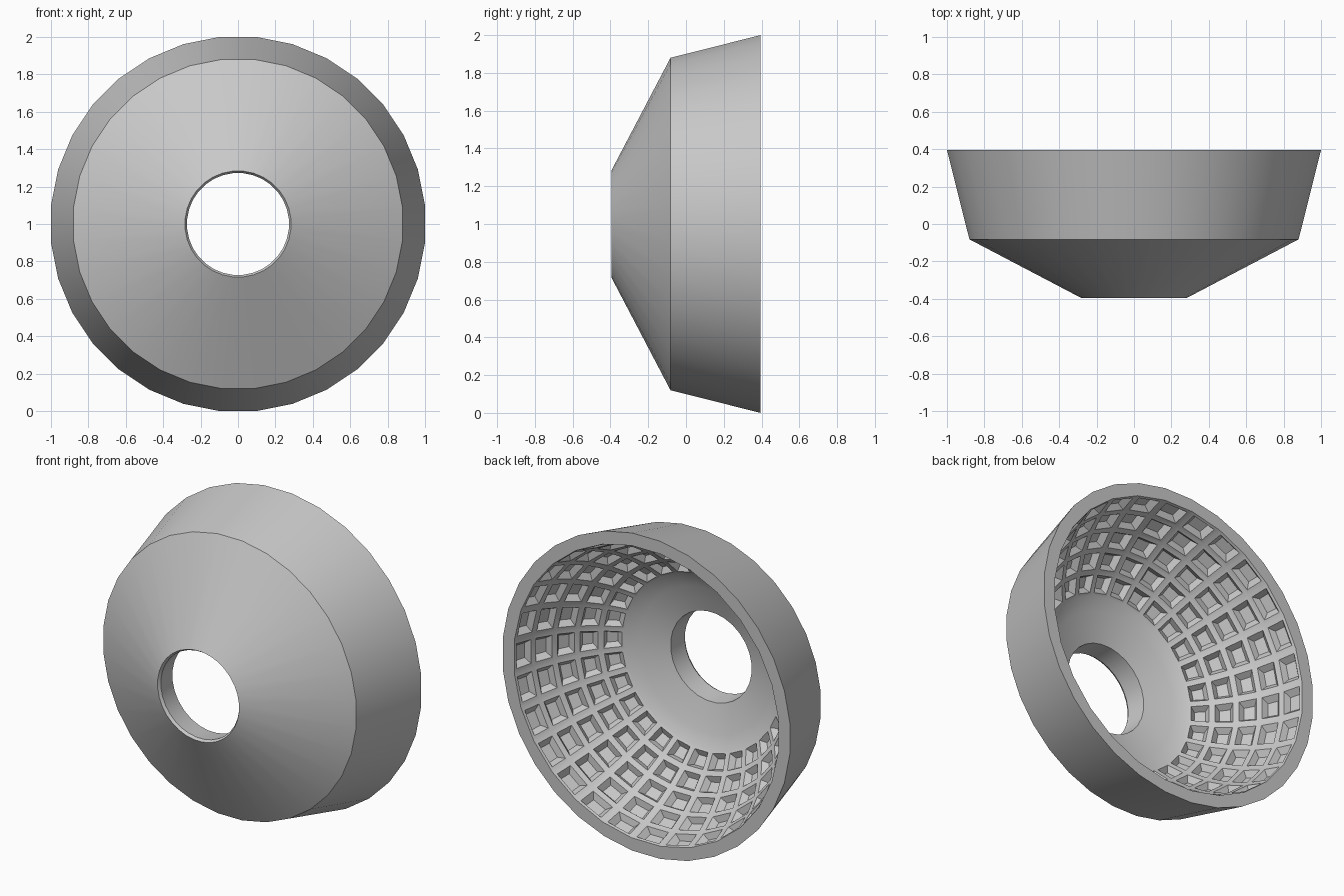
import bpy, bmesh, math

if "Cube" in bpy.data.objects:
    bpy.data.objects.remove(bpy.data.objects["Cube"])

SHELL_SIDES = 32                             # facets of the outer drum and cone
COFFERS = 28                                 # coffers per ring
ROWS = 5                                     # coffer rings
BACK, FRONT = 0.395, -0.395

# Inner spherical shell, measured from the rim plane
RIM_R, OFFSET = 0.92, 0.215
R = math.hypot(RIM_R, OFFSET)
rim_angle = math.atan2(RIM_R, OFFSET)
band_angle = math.asin(0.54 / R)


def sphere_point(theta):
    return (R * math.sin(theta), BACK - (R * math.cos(theta) - OFFSET))


bm = bmesh.new()


def revolve(profile, sides):
    """Sweep (radius, y) points round the y axis; return rings and face rows."""
    k = 1 / math.cos(math.pi / sides)        # flat radius -> corner radius
    rings = []
    for r, y in profile:
        angles = [2 * math.pi * (s + 0.5) / sides for s in range(sides)]
        rings.append([bm.verts.new((r * k * math.cos(a), y, 1 + r * k * math.sin(a)))
                      for a in angles])
    rows = []
    for a, b in zip(rings, rings[1:]):
        rows.append([bm.faces.new((a[s], a[(s + 1) % sides], b[(s + 1) % sides], b[s]))
                     for s in range(sides)])
    return rings, rows


def ring_edges(ring):
    return [bm.edges.get((v, ring[(i + 1) % len(ring)])) for i, v in enumerate(ring)]


# Outer drum, cone and chamfered oculus lip
outer, _ = revolve([(1.0, BACK), (0.88, -0.082), (0.283, FRONT), (0.272, -0.378)],
                   SHELL_SIDES)

# Inner dome: plain band, then coffer rows up to the rim
hole = (0.281, -0.25)
edge = sphere_point(band_angle)
BAND = 3
inner_profile = []
for i in range(BAND):
    t = i / BAND
    bulge = 0.02 * t * (1 - t)
    inner_profile.append((hole[0] + (edge[0] - hole[0]) * t,
                          hole[1] + (edge[1] - hole[1]) * t - bulge))
for i in range(ROWS + 1):
    inner_profile.append(sphere_point(band_angle + (rim_angle - band_angle) * i / ROWS))
inner, rows = revolve(inner_profile, COFFERS)
cells = [f for row in rows[BAND:] for f in row]

# Close the rim and the oculus wall
for a, b in ((outer[0], inner[-1]), (outer[-1], inner[0])):
    bmesh.ops.bridge_loops(bm, edges=ring_edges(a) + ring_edges(b))
bmesh.ops.recalc_face_normals(bm, faces=bm.faces)


# Coffers: a flat rib around each cell, then a sloped recess
def recess(face, scale, depth):
    normal = face.normal.copy()
    bmesh.ops.inset_individual(bm, faces=[face], thickness=0.001, depth=0)
    center = face.calc_center_median()
    for v in face.verts:
        v.co = center + (v.co - center) * scale - normal * depth


for cell in cells:
    cell.normal_update()
    recess(cell, 0.76, 0.0)
    cell.normal_update()
    recess(cell, 0.62, 0.036)
bm.normal_update()

mesh = bpy.data.meshes.new("coffered_dome")
bm.to_mesh(mesh)
bm.free()
dome = bpy.data.objects.new("coffered_dome", mesh)
bpy.context.collection.objects.link(dome)

# Single plain grey
grey = bpy.data.materials.new("stone_grey")
grey.diffuse_color = (0.58, 0.58, 0.58, 1)
grey.use_nodes = True
grey.node_tree.nodes["Principled BSDF"].inputs["Base Color"].default_value = grey.diffuse_color
mesh.materials.append(grey)

bpy.context.view_layer.objects.active = dome
dome.select_set(True)
bpy.ops.object.shade_smooth_by_angle(angle=math.radians(30))
